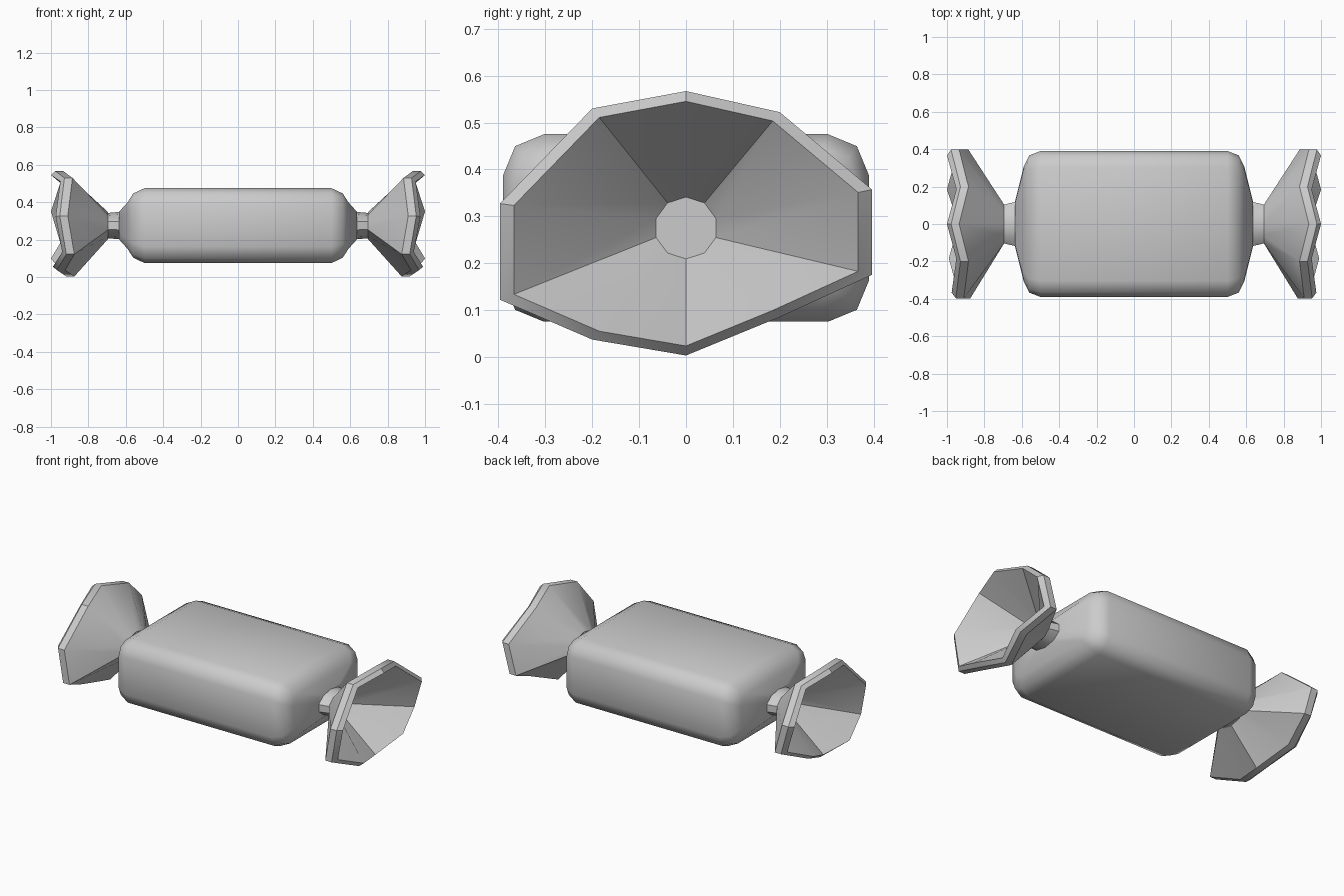
import bpy, bmesh
from math import sin, cos, pi

if "Cube" in bpy.data.objects:
    bpy.data.objects.remove(bpy.data.objects["Cube"])

ZC = 0.275  # height of the long axis


def loft(name, rings, mirror=False, angle=35):
    """Skin a list of equal-length point rings and cap both ends."""
    bm = bmesh.new()
    loops = [[bm.verts.new(p) for p in r] for r in rings]
    n = len(loops[0])
    for a, b in zip(loops, loops[1:]):
        for i in range(n):
            j = (i + 1) % n
            bm.faces.new((a[i], a[j], b[j], b[i]))
    bm.faces.new(loops[0][::-1])
    bm.faces.new(loops[-1])
    bmesh.ops.recalc_face_normals(bm, faces=bm.faces)
    me = bpy.data.meshes.new(name)
    bm.to_mesh(me)
    bm.free()
    ob = bpy.data.objects.new(name, me)
    bpy.context.collection.objects.link(ob)
    if mirror:
        ob.modifiers.new("Mirror", 'MIRROR').use_mirror_merge = False
    bpy.ops.object.select_all(action='DESELECT')
    ob.select_set(True)
    bpy.context.view_layer.objects.active = ob
    bpy.ops.object.shade_smooth_by_angle(angle=angle * pi / 180)
    return ob


def rounded_rect(x, hy, hz, r):
    """Rectangle in the YZ plane with two-segment rounded corners."""
    pts = []
    for k, (sy, sz) in enumerate([(1, 1), (-1, 1), (-1, -1), (1, -1)]):
        for s in range(3):
            a = k * pi / 2 + s * pi / 4
            pts.append((x, sy * (hy - r) + r * cos(a), ZC + sz * (hz - r) + r * sin(a)))
    return pts


def ellipse(x, ry, rz, n=10):
    return [(x, ry * sin(2 * pi * k / n), ZC + rz * cos(2 * pi * k / n)) for k in range(n)]


# wrapped sweet body: soft box with tapered ends
half = [(0.635, 0.125, 0.075, 0.04), (0.59, 0.305, 0.125, 0.05),
        (0.56, 0.367, 0.172, 0.075), (0.50, 0.39, 0.20, 0.087)]
sections = [(-x, a, b, r) for x, a, b, r in half] + half[::-1]
loft("candy_body", [rounded_rect(*s) for s in sections], angle=50)

# pinched necks
loft("wrapper_neck", [ellipse(0.61, 0.13, 0.075), ellipse(0.705, 0.107, 0.067)], mirror=True)

# flared wrapper ends with wavy thick rim: (x, y, z) of the rim front
rim = [(1.0, 0, 0.567), (0.95, 0.2, 0.522), (1.0, 0.397, 0.357), (0.95, 0.397, 0.175),
       (1.0, 0.2, 0.085), (0.94, 0, 0.003), (0.99, -0.2, 0.037), (0.94, -0.397, 0.122),
       (0.975, -0.397, 0.327), (0.95, -0.2, 0.53)]


def rim_ring(scale, dx):
    return [(x + dx, y * scale, ZC + (z - ZC) * scale) for x, y, z in rim]


loft("wrapper_fan", [ellipse(0.695, 0.11, 0.072), rim_ring(1, -0.065), rim_ring(1, -0.022),
                     rim_ring(0.925, 0), ellipse(0.715, 0.067, 0.066)], mirror=True)
